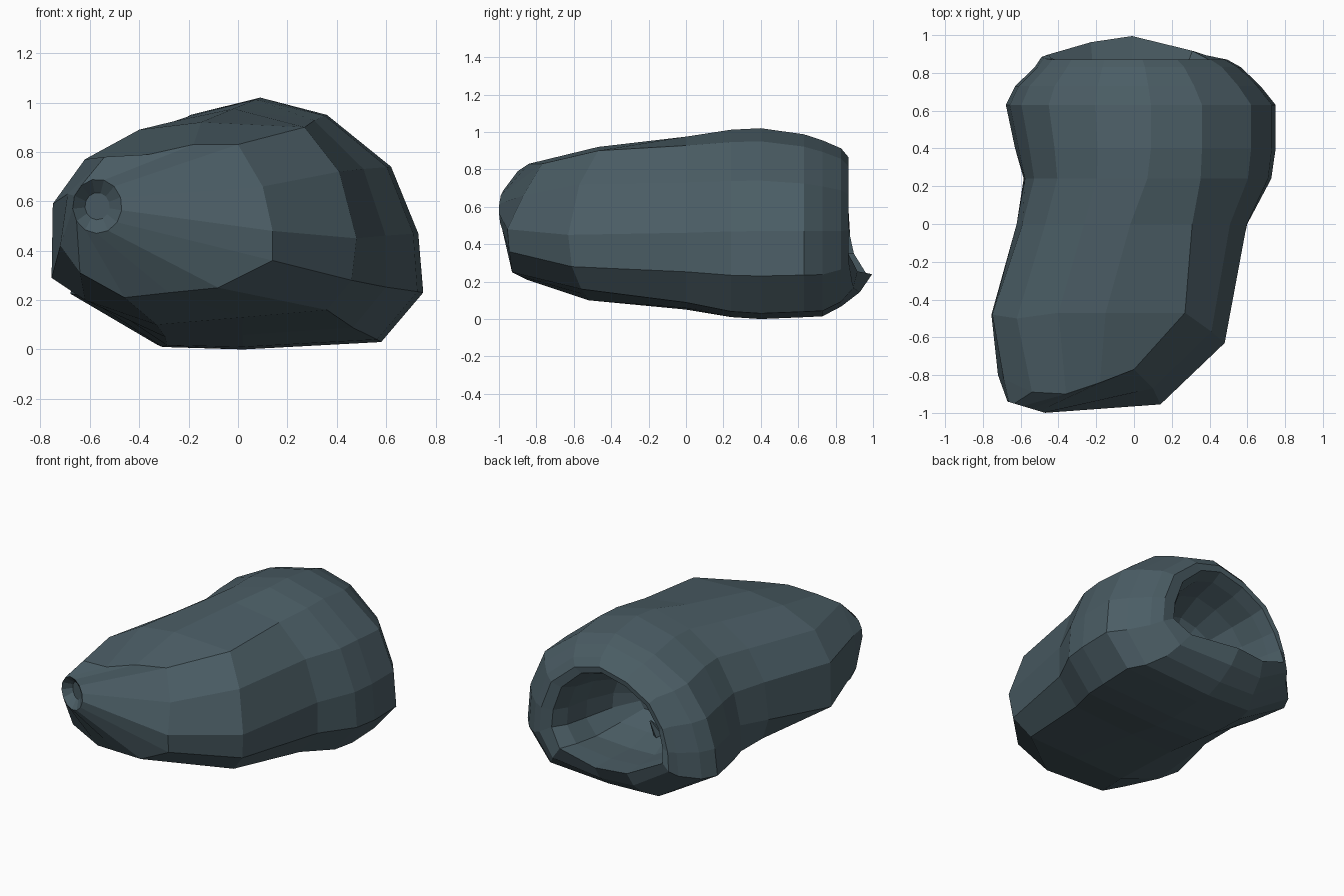
import bpy, bmesh, math
from mathutils import Vector

if "Cube" in bpy.data.objects:
    bpy.data.objects.remove(bpy.data.objects["Cube"])

CX, CZ = -0.05, 0.48

# Front shoulder section (x, y, z) and large rear section (x, z)
front = [(.48, -.63, .45), (.41, -.57, .72), (.27, -.47, .90), (-.15, -.47, .92),
         (-.40, -.47, .89), (-.62, -.50, .77), (-.75, -.48, .59), (-.755, -.48, .29),
         (-.62, -.50, .20), (-.33, -.52, .10), (.02, -.54, .13), (.36, -.56, .16),
         (.46, -.61, .28)]
rear = [(.73, .47), (.62, .74), (.36, .95), (.09, 1.02), (-.20, .95), (-.44, .81),
        (-.58, .60), (-.64, .40), (-.66, .22), (-.32, .01), (.02, 0), (.58, .03), (.75, .23)]
# Section where the blunt nose starts
nose = [(.14, -.955, .48), (.10, -.87, .66), (0, -.77, .83), (-.18, -.84, .83),
        (-.36, -.90, .79), (-.54, -.89, .78), (-.69, -.82, .63), (-.72, -.80, .42),
        (-.64, -.86, .31), (-.46, -.85, .21), (-.28, -.89, .23), (-.08, -.93, .25),
        (.14, -.945, .36)]
N = len(rear)
lip = {8: .25, 9: .75, 10: 1.0, 11: .4, 7: .1}

# y, blend to rear, scale left, right, up, down, lip bulge
stations = [
    (.00, .55, .89, .97, 1, 1, 0), (.24, .92, .88, 1, 1, 1, 0),
    (.40, 1, .95, 1, 1, 1, 0), (.63, 1, 1.03, 1, .94, .98, 0),
    (.73, 1, .95, .90, .88, .97, 0), (.83, 1, .78, .77, .80, .86, 0),
    (.87, 1, .72, .68, .71, .70, .06), (.865, 1, .66, .57, .64, .50, .13),
    (.78, 1, .62, .50, .58, .50, .05), (.62, 1, .56, .46, .52, .52, 0),
    (.45, 1, .44, .36, .40, .42, 0), (.36, 1, .22, .18, .20, .22, 0)]


def section(y, t, left, right, up, down, bulge):
    pts = []
    for i, ((ax, ay, az), (bx, bz)) in enumerate(zip(front, rear)):
        x, z = ax + (bx - ax) * t - CX, az + (bz - az) * t - CZ
        pts.append((CX + x * (right if x > 0 else left), y + bulge * lip.get(i, 0),
                    CZ + z * (up if z > 0 else down)))
    return pts


def tip(r, dy):
    pts = []
    for i in range(N):
        a = math.tau * i / N - .15
        pts.append((-.57 + r * math.cos(a), -.97 - .03 * math.cos(a) + dy,
                    .58 + r * 1.1 * math.sin(a)))
    return pts


mat = bpy.data.materials.new("slate")
mat.diffuse_color = (.07, .11, .13, 1)
mat.use_nodes = True
mat.node_tree.nodes["Principled BSDF"].inputs["Base Color"].default_value = mat.diffuse_color


def finish(bm, name):
    me = bpy.data.meshes.new(name)
    bm.to_mesh(me)
    bm.free()
    me.materials.append(mat)
    ob = bpy.data.objects.new(name, me)
    bpy.context.collection.objects.link(ob)
    return ob


# Hollow body: nose tip, shoulder, swollen rear, rolled rim and inner cavity
rings = [tip(.05, .05), tip(.10, 0), nose, front] + [section(*s) for s in stations]
bm = bmesh.new()
loops = [[bm.verts.new(p) for p in ring] for ring in rings]
for a, b in zip(loops, loops[1:]):
    for i in range(N):
        j = (i + 1) % N
        bm.faces.new((a[i], a[j], b[j], b[i]))
bm.faces.new(loops[0])
bm.faces.new(loops[-1])
bmesh.ops.recalc_face_normals(bm, faces=bm.faces)
finish(bm, "hollow_body")

# Small jagged growths on the cavity wall
for k, (x, y, z, tilt) in enumerate([(-.10, .48, .34, .3), (-.30, .60, .28, -.2), (-.22, .52, .30, .5)]):
    bm = bmesh.new()
    bmesh.ops.create_cone(bm, cap_ends=True, segments=5, radius1=.035, radius2=.008, depth=.11)
    ob = finish(bm, f"cavity_growth_{k + 1}")
    ob.location = Vector((x, y, z))
    ob.rotation_euler = (-.4, tilt, 0)
